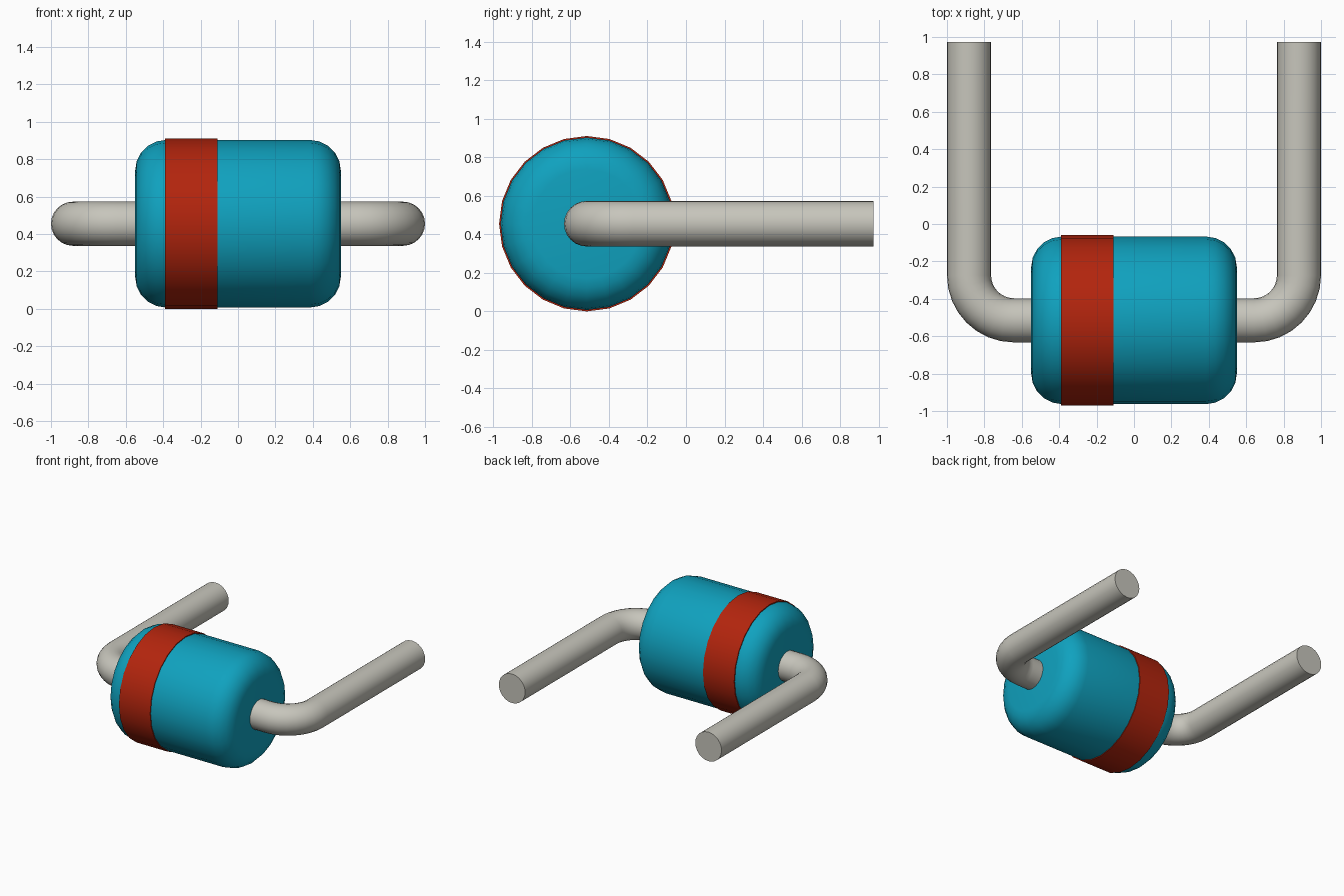
import bpy, bmesh, math
from mathutils import Vector

cube = bpy.data.objects.get("Cube")
if cube:
    bpy.data.objects.remove(cube, do_unlink=True)

AXIS_Y, AXIS_Z = -0.515, 0.455      # body axis runs along x
BODY_R, BAND_R, LEAD_R = 0.448, 0.455, 0.118


def material(name, rgb):
    m = bpy.data.materials.new(name)
    m.use_nodes = True
    m.diffuse_color = (*rgb, 1)
    bsdf = next(n for n in m.node_tree.nodes if n.type == 'BSDF_PRINCIPLED')
    bsdf.inputs["Base Color"].default_value = (*rgb, 1)
    return m


teal = material("teal", (0.005, 0.36, 0.52))
red = material("red", (0.45, 0.018, 0.004))
metal = material("pale metal", (0.57, 0.56, 0.50))


def sweep(name, stations, sides, mat, angle):
    """Skin rings given as (centre, outward direction, radius), capping both ends."""
    bm = bmesh.new()
    rings = []
    for centre, side, radius in stations:
        ring = []
        for i in range(sides):
            a = 2 * math.pi * i / sides
            offset = side * math.sin(a) + Vector((0, 0, 1)) * math.cos(a)
            ring.append(bm.verts.new(centre + offset * radius))
        rings.append(ring)
    for r0, r1 in zip(rings, rings[1:]):
        for i in range(sides):
            j = (i + 1) % sides
            bm.faces.new((r0[i], r0[j], r1[j], r1[i]))
    bm.faces.new(rings[0])
    bm.faces.new(rings[-1])
    bmesh.ops.recalc_face_normals(bm, faces=bm.faces[:])
    mesh = bpy.data.meshes.new(name)
    bm.to_mesh(mesh)
    bm.free()
    mesh.materials.append(mat)
    ob = bpy.data.objects.new(name, mesh)
    bpy.context.collection.objects.link(ob)
    bpy.ops.object.select_all(action='DESELECT')
    ob.select_set(True)
    bpy.context.view_layer.objects.active = ob
    bpy.ops.object.shade_smooth_by_angle(angle=math.radians(angle))
    return ob


def lathe(name, profile, mat, angle):
    return sweep(name, [(Vector((x, AXIS_Y, AXIS_Z)), Vector((0, 1, 0)), r)
                        for x, r in profile], 24, mat, angle)


# Rounded cylindrical body
HALF, FILLET = 0.55, 0.165
right_end = []
for i in range(6):
    a = math.pi / 2 * i / 5
    right_end.append((HALF - FILLET + FILLET * math.sin(a),
                      BODY_R - FILLET + FILLET * math.cos(a)))
left_end = [(-x, r) for x, r in reversed(right_end)]
lathe("body", left_end + right_end, teal, 40)

# Painted band, slightly proud of the body
lathe("polarity_band", [(-0.39, BAND_R), (-0.11, BAND_R)], red, 40)

# Bent wire leads: out of the body, round the elbow, then straight back
BEND, LEAD_X, BACK = 0.24, 0.882, 0.972
for name, s in (("left_lead", 1), ("right_lead", -1)):
    start = LEAD_X - BEND
    stations = [(Vector((s * 0.5, AXIS_Y, AXIS_Z)), Vector((0, -1, 0)), LEAD_R)]
    for i in range(9):
        a = math.pi / 2 * i / 8
        out = Vector((s * math.sin(a), -math.cos(a), 0))
        centre = Vector((s * start, AXIS_Y + BEND, AXIS_Z)) + out * BEND
        stations.append((centre, out, LEAD_R))
    stations.append((Vector((s * LEAD_X, BACK, AXIS_Z)), Vector((s, 0, 0)), LEAD_R))
    sweep(name, stations, 24, metal, 40)
